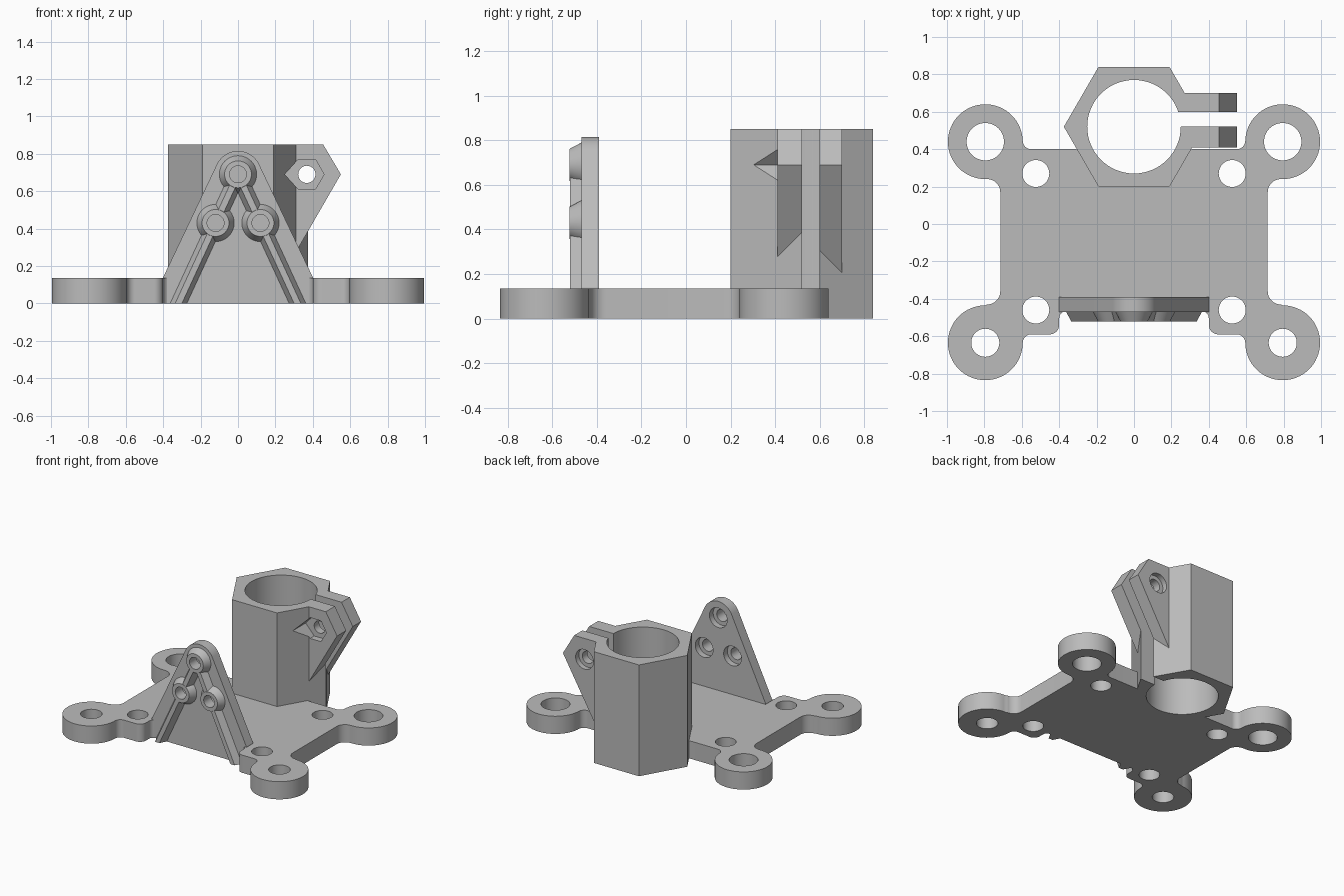
import bpy, bmesh, math

cube = bpy.data.objects.get("Cube")
if cube:
    bpy.data.objects.remove(cube, do_unlink=True)

grey = bpy.data.materials.new("plain grey")
grey.use_nodes = True
colour = (0.5, 0.5, 0.5, 1)
grey.diffuse_color = colour
grey.node_tree.nodes["Principled BSDF"].inputs["Base Color"].default_value = colour


def arc(cx, cy, r, start, end, steps=48):
    angles = [math.radians(start + (end - start) * i / steps) for i in range(steps + 1)]
    return [(cx + r * math.cos(a), cy + r * math.sin(a)) for a in angles]


def circle(cx, cy, r, sides=48):
    return arc(cx, cy, r, 0, 360, sides)[:-1]


def rect(x0, y0, x1, y1):
    return [(x0, y0), (x1, y0), (x1, y1), (x0, y1)]


def loft(name, pts, lo, hi, axis="z", end_pts=None):
    """Solid between two outlines, along z or y."""
    place = (lambda u, v, w: (u, v, w)) if axis == "z" else (lambda u, v, w: (u, w, v))
    bm = bmesh.new()
    a = [bm.verts.new(place(u, v, lo)) for u, v in pts]
    b = [bm.verts.new(place(u, v, hi)) for u, v in (end_pts or pts)]
    bm.faces.new(a)
    bm.faces.new(b)
    n = len(a)
    for i in range(n):
        j = (i + 1) % n
        bm.faces.new((a[i], a[j], b[j], b[i]))
    bmesh.ops.recalc_face_normals(bm, faces=bm.faces)
    mesh = bpy.data.meshes.new(name)
    bm.to_mesh(mesh)
    bm.free()
    mesh.materials.append(grey)
    obj = bpy.data.objects.new(name, mesh)
    bpy.context.collection.objects.link(obj)
    return obj


def combine(obj, tool, operation="DIFFERENCE"):
    """Apply one boolean and discard the tool."""
    tool.hide_render = True
    mod = obj.modifiers.new("cut", "BOOLEAN")
    mod.operation, mod.solver, mod.object = operation, "EXACT", tool
    with bpy.context.temp_override(object=obj, active_object=obj):
        bpy.ops.object.modifier_apply(modifier=mod.name)
    bpy.data.objects.remove(tool, do_unlink=True)


def drill(obj, cx, cy, r, lo, hi, axis="z", sides=48):
    combine(obj, loft("drill", circle(cx, cy, r, sides), lo, hi, axis))


# Base plate with four ears and filleted corners
THICK = 0.135
half = (arc(0.55, 0.445, 0.045, -90, 0, 8)
        + arc(0.795, 0.44, 0.2, 179, -90)
        + arc(0.785, 0.17, 0.07, 90, 180, 10)
        + arc(0.785, -0.36, 0.07, 180, 270, 10)
        + arc(0.795, -0.635, 0.2, 90, -179)
        + arc(0.55, -0.635, 0.045, 0, 90, 8)
        + arc(0.45, -0.54, 0.05, 270, 180, 8)
        + arc(0.36, -0.505, 0.04, 0, 90, 8))
base = loft("base_plate", half + [(-x, y) for x, y in reversed(half)], 0, THICK)
for side in (-1, 1):
    for x, y, r in ((0.795, 0.44, 0.1), (0.795, -0.635, 0.075),
                    (0.525, 0.27, 0.072), (0.525, -0.46, 0.072)):
        drill(base, side * x, y, r, -0.1, 0.3)

# Hexagonal clamp socket with two arms
CY, BORE = 0.52, 0.25
TOP = 0.85
drill(base, 0, CY, BORE + 0.005, -0.1, 0.3, sides=64)
hexagon = [(0.375, CY), (0.19, 0.84), (-0.19, 0.84), (-0.375, CY), (-0.19, 0.2), (0.19, 0.2)]
socket = loft("clamp_socket", hexagon, 0, TOP)
arm = [(0, 0.02), (0.163, 0.02), (0.55, 0.69), (0.455, TOP), (0, TOP)]
combine(socket, loft("arms", arm, 0.41, 0.70, "y"), "UNION")
drill(socket, 0, CY, BORE, -0.1, 1, sides=64)
combine(socket, loft("slot", rect(0.1, 0.52, 0.7, 0.6), -0.1, 1))

# Clamp bolt hole, nut pocket and bolt head pocket
BX, BZ = 0.368, 0.69
drill(socket, BX, BZ, 0.046, 0.3, 0.8, "y")
nut = circle(BX, BZ, 0.092, 6)
nut[3] = (0.25, BZ)
combine(socket, loft("nut", nut, 0.1, 0.46, "y"))
drill(socket, BX, BZ, 0.075, 0.66, 0.8, "y")

# Upright triangular bracket with a rounded top
BACK, FACE, NOSE = -0.39, -0.47, -0.522
outline = [(-0.4, 0), (0.4, 0), (0.4, 0.14)] + arc(0, 0.69, 0.125, 26, 154, 24) + [(-0.4, 0.14)]
bracket = loft("upright_bracket", outline, FACE, BACK, "y")
bosses = [(0, 0.69), (0.12, 0.43), (-0.12, 0.43)]


def rib_outline(side, w):
    return [(-w, 0.69), (w, 0.69), (side * 0.318 + w, 0), (side * 0.318 - w, 0)]


# Sloped ribs and tapered bosses
for side in (-1, 1):
    rib = loft("rib", rib_outline(side, 0.05), FACE + 0.01, NOSE + 0.002, "y",
               rib_outline(side, 0.018))
    combine(bracket, rib, "UNION")
for x, z in bosses:
    boss = loft("boss", circle(x, z, 0.105), FACE + 0.01, NOSE, "y", circle(x, z, 0.072))
    combine(bracket, boss, "UNION")

# Screw holes with pockets at the back
for x, z in bosses:
    drill(bracket, x, z, 0.045, -0.7, -0.2, "y")
    drill(bracket, x, z, 0.075, BACK - 0.045, -0.2, "y")

# Smooth the round walls, keep edges sharp
bpy.ops.object.select_all(action="DESELECT")
for obj in (base, socket, bracket):
    obj.select_set(True)
    bpy.context.view_layer.objects.active = obj
bpy.ops.object.shade_smooth_by_angle(angle=math.radians(25))
